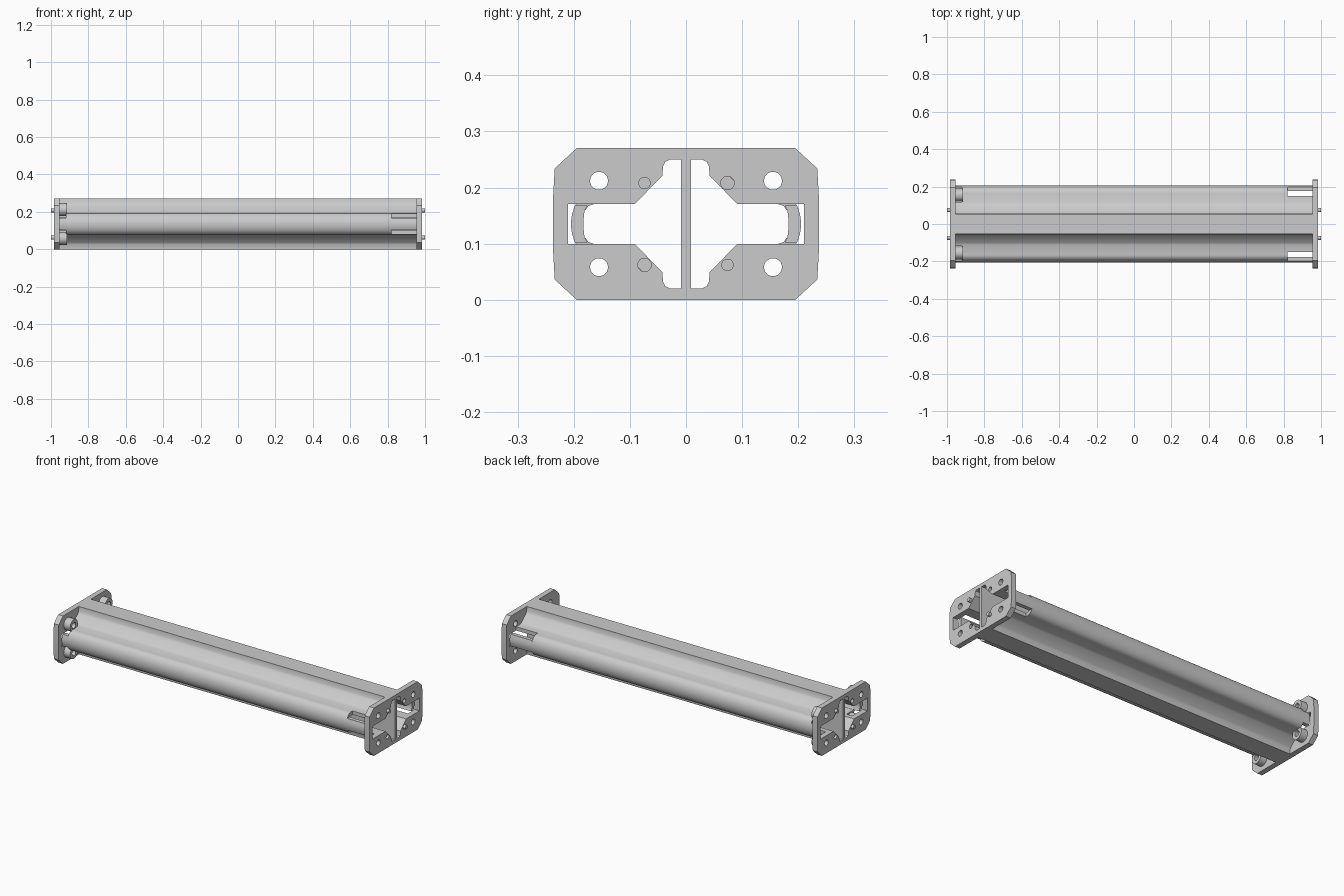
import bpy, bmesh, math
from mathutils import Matrix

cube = bpy.data.objects.get("Cube")
if cube:
    bpy.data.objects.remove(cube, do_unlink=True)

TONE = (0.6, 0.6, 0.6, 1)
grey = bpy.data.materials.new("light grey")
grey.use_nodes = True
grey.diffuse_color = TONE
grey.node_tree.nodes["Principled BSDF"].inputs["Base Color"].default_value = TONE

MID = 0.135          # mid height
ACROSS = Matrix(((0, 0, 1, 0), (1, 0, 0, 0), (0, 1, 0, 0), (0, 0, 0, 1)))


def extrusion(name, loops, xa, xb):
    """Fill y-z loops (inner loops become holes) and extrude them between xa and xb."""
    cu = bpy.data.curves.new(name, "CURVE")
    cu.dimensions = "2D"
    cu.fill_mode = "BOTH"
    cu.extrude = abs(xb - xa) / 2
    for loop in loops:
        sp = cu.splines.new("POLY")
        sp.points.add(len(loop) - 1)
        for p, (y, z) in zip(sp.points, loop):
            p.co = (y, z, 0, 1)
        sp.use_cyclic_u = True
    outline = bpy.data.objects.new(name + "_outline", cu)
    bpy.context.collection.objects.link(outline)
    bpy.context.view_layer.update()
    bm = bmesh.new()
    bm.from_mesh(outline.evaluated_get(bpy.context.evaluated_depsgraph_get()).to_mesh())
    bpy.data.objects.remove(outline, do_unlink=True)
    bmesh.ops.remove_doubles(bm, verts=bm.verts, dist=1e-5)
    bmesh.ops.transform(bm, matrix=Matrix.Translation(((xa + xb) / 2, 0, 0)) @ ACROSS, verts=bm.verts)
    bmesh.ops.recalc_face_normals(bm, faces=bm.faces)
    me = bpy.data.meshes.new(name)
    bm.to_mesh(me)
    bm.free()
    me.materials.append(grey)
    ob = bpy.data.objects.new(name, me)
    bpy.context.collection.objects.link(ob)
    bpy.ops.object.select_all(action="DESELECT")
    ob.select_set(True)
    bpy.context.view_layer.objects.active = ob
    bpy.ops.object.shade_smooth_by_angle(angle=math.radians(30))


def mirror_z(half):
    return half + [(y, 2 * MID - z) for y, z in reversed(half)]


def mirror_y(loop):
    return [(-y, z) for y, z in reversed(loop)]


def circle(y, z, r, n=24):
    return [(y + r * math.cos(i * math.tau / n), z + r * math.sin(i * math.tau / n)) for i in range(n)]


# Quarter profiles shared by the beam and the plates
shoulder = [(0.054, 0.27), (0.056, 0.243), (0.062, 0.234), (0.1, 0.199), (0.112, 0.193)]
lobe = []
for i in range(8):
    a = math.radians(90 - i * 12)
    lobe.append((0.165 + 0.04 * math.cos(a), MID + 0.057 * math.sin(a)))
neck = [(0.009, 0.25), (0.028, 0.25), (0.037, 0.246), (0.041, 0.237), (0.042, 0.221), (0.091, 0.171)]

# Hollow beam with a central web and rounded side lobes
inner = mirror_z(neck + [(0.163, 0.171), (0.174, 0.167), (0.181, 0.158), (0.183, 0.147)])
outer = mirror_z(shoulder + lobe)
extrusion("beam", [outer + mirror_y(outer), inner, mirror_y(inner)], -0.92, 0.82)


# Cut-back beam ends, open at the sides
def open_profile(reach):
    half = mirror_z(shoulder + [(reach, 0.192), (reach, 0.171)] + neck[::-1])
    return half + mirror_y(half)


extrusion("left_beam_end", [open_profile(0.15)], 0.82, 0.957)
extrusion("right_beam_end", [open_profile(0.118)], -0.957, -0.92)

# Side tongues that bridge the beam and the plates
tongue = mirror_z([(0.183, 0.14), (0.181, 0.158), (0.176, 0.168), (0.198, 0.168), (0.203, 0.153), (0.205, 0.14)])
for name, loop in (("back", tongue), ("front", mirror_y(tongue))):
    extrusion(f"left_{name}_tongue", [loop], 0.82, 0.957)
    extrusion(f"right_{name}_tongue", [loop], -0.957, -0.92)

# End plates with openings, bolt holes, pins and sockets on opposite diagonals
rim = mirror_z([(0.195, 0.27), (0.234, 0.234), (0.237, 0.18)])
opening = mirror_z(neck + [(0.21, 0.171)])
bolts = [(sy * 0.155, MID + sz * 0.077) for sy in (-1, 1) for sz in (-1, 1)]
for name, side in (("left", 1), ("right", -1)):
    loops = [rim + mirror_y(rim), opening, mirror_y(opening)]
    loops += [circle(y, z, 0.016) for y, z in bolts]
    loops += [circle(s * side * 0.074, MID + s * 0.073, 0.012) for s in (-1, 1)]
    extrusion(name + "_end_plate", loops, side * 0.955, side * 0.985)
    for place, s in (("upper", 1), ("lower", -1)):
        extrusion(f"{name}_{place}_pin", [circle(-s * side * 0.074, MID + s * 0.073, 0.011)], side * 0.957, side)

# Bolt bosses behind the right end plate
for i, (y, z) in enumerate(bolts):
    extrusion(f"bolt_boss_{i}", [circle(y, z, 0.034), circle(y, z, 0.016)], -0.957, -0.915)
